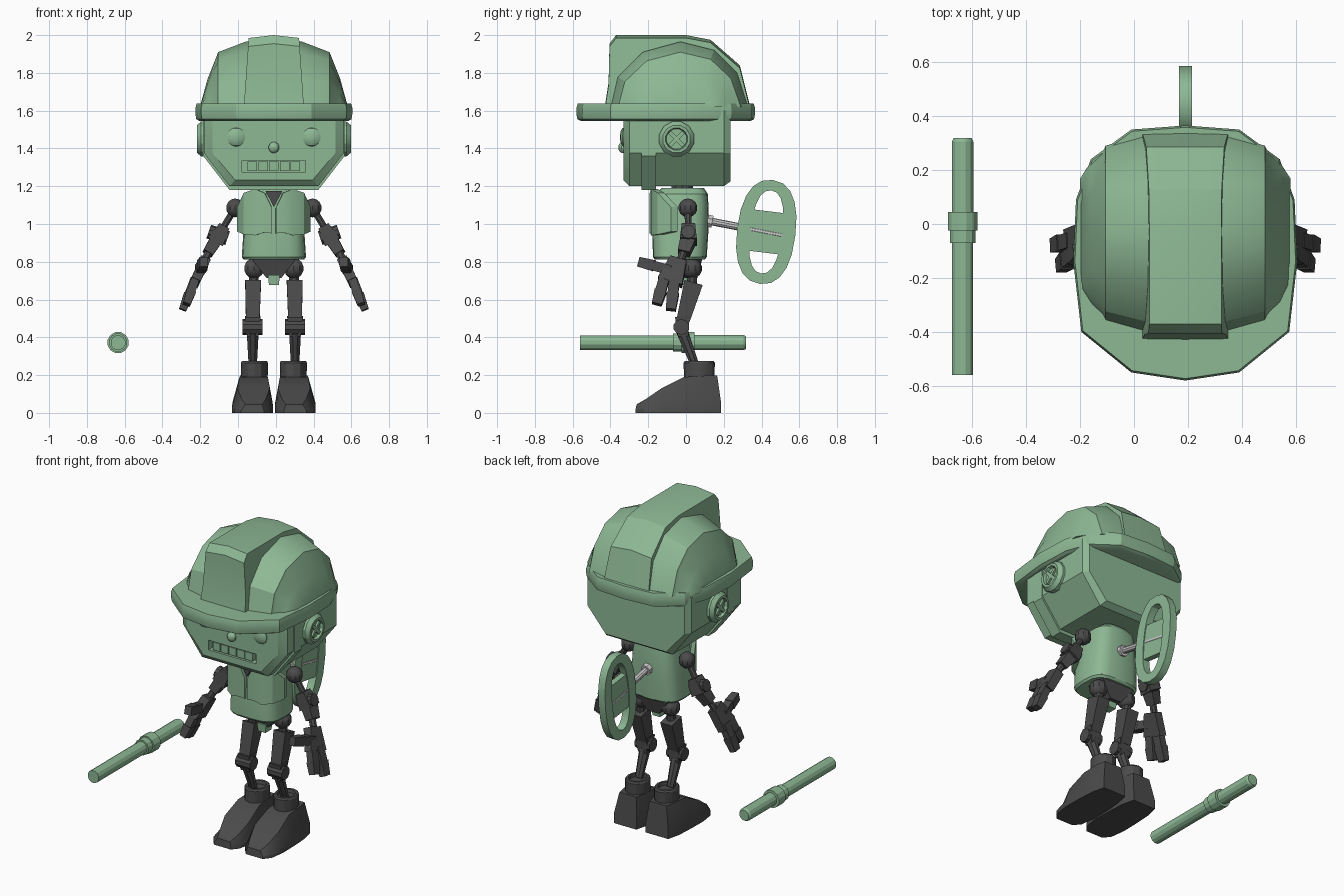
import bpy, bmesh, math
from mathutils import Vector as V

if "Cube" in bpy.data.objects:
    bpy.data.objects.remove(bpy.data.objects["Cube"])

CX = 0.19  # robot centre line

def material(name, c):
    m = bpy.data.materials.new(name)
    m.diffuse_color = (*c, 1)
    m.use_nodes = True
    m.node_tree.nodes["Principled BSDF"].inputs["Base Color"].default_value = m.diffuse_color
    return m

GREEN = material("green_paint", (0.27, 0.48, 0.30))
DARK = material("dark_metal", (0.07, 0.07, 0.07))
GREY = None

def finish(name, bm, mat, mirror=False):
    bmesh.ops.recalc_face_normals(bm, faces=bm.faces)
    me = bpy.data.meshes.new(name)
    bm.to_mesh(me)
    bm.free()
    ob = bpy.data.objects.new(name, me)
    ob.location.x = CX
    bpy.context.collection.objects.link(ob)
    if mat:
        me.materials.append(mat)
    if mirror:
        ob.modifiers.new("mirror", 'MIRROR').use_axis = (True, False, False)
    return ob

def loft(name, rings, mat, mirror=False, closed=False):
    bm = bmesh.new()
    vs = [[bm.verts.new(p) for p in r] for r in rings]
    n = len(rings[0])
    for a, b in zip(vs, vs[1:] + ([vs[0]] if closed else [])):
        for i in range(n):
            j = (i + 1) % n
            bm.faces.new((a[i], a[j], b[j], b[i]))
    if not closed:
        bm.faces.new(vs[0])
        bm.faces.new(vs[-1])
    return finish(name, bm, mat, mirror)

def beam(name, p, q, s0, s1, mat, n=4, mirror=False):
    """Tapered prism from p to q; s0, s1 = half sizes (along y-ish, along x-ish)."""
    p, q = V(p), V(q)
    d = (q - p).normalized()
    u = V((1, 0, 0)) if abs(d.y) > 0.8 else V((0, 1, 0))
    u = (u - d * u.dot(d)).normalized()
    v = d.cross(u)
    k = math.sqrt(2) if n == 4 else 1
    def ring(c, s):
        return [c + k * (u * s[0] * math.cos(t) + v * s[1] * math.sin(t))
                for t in [2 * math.pi * (i + 0.5) / n for i in range(n)]]
    return loft(name, [ring(p, s0), ring(q, s1)], mat, mirror)

def rod(name, p, q, r0, r1, mat, n=10, mirror=False):
    return beam(name, p, q, (r0, r0), (r1, r1), mat, n, mirror)

def ball(name, c, r, mat, flat=1, mirror=False):
    bm = bmesh.new()
    bmesh.ops.create_uvsphere(bm, u_segments=10, v_segments=7, radius=r)
    for v in bm.verts:
        v.co = V((v.co.x, v.co.y * flat, v.co.z)) + V(c)
    return finish(name, bm, mat, mirror)

# Helmet brim
half = [(0, .365), (.2, .35), (.35, .24), (.405, .09), (.415, -.14), (.385, -.40), (.2, -.55), (0, -.58)]
outline = half + [(-x, y) for x, y in half[-2:0:-1]]
loft("helmet_brim", [[(x * k, (y + .1) * k - .1, z) for x, y in outline]
     for k, z in [(.95, 1.545), (.99, 1.555), (1, 1.58), (1, 1.615), (.985, 1.638), (.93, 1.638)]], GREEN)

# Helmet dome: arches lofted sideways
arch = [(-.40, 1.62), (-.36, 1.78), (-.23, 1.91), (-.03, 1.965), (.15, 1.92), (.27, 1.80), (.33, 1.62)]
def dome_ring(x, ky, kz):
    return [(x, -.03 + (y + .03) * ky, 1.62 + (z - 1.62) * kz) for y, z in arch]
right = [(.15, 1, 1), (.295, .89, .84), (.303, .84, .78), (.35, .72, .44), (.39, .55, .02)]
loft("helmet_dome", [dome_ring(-x, a, b) for x, a, b in right[::-1]] +
     [dome_ring(*r) for r in right], GREEN)

# Helmet crest
crest = [(-.43, 1.62), (-.41, 1.75), (-.405, 1.955), (-.37, 2.0), (0, 2.0), (.13, 1.975), (.285, 1.84), (.34, 1.62)]
loft("helmet_crest", [[(s * (.16 - (z - 1.62) * .07), y, z - abs(s) * .015) for y, z in crest]
     for s in (-1, 0, 1)], GREEN)

# Head with a recessed mouth
def head_ring(y, w, low, top=1.6, mid=1.375, wb=.235):
    return [(w, y, top), (w, y, mid), (wb, y, low), (-wb, y, low), (-w, y, mid), (-w, y, top)]
head = loft("head", [head_ring(-.33, .325, 1.232, wb=.205), head_ring(-.3, .37, 1.2),
                     head_ring(.2, .37, 1.2), head_ring(.235, .345, 1.225, wb=.215)], GREEN)
loft("face_seam_band", [head_ring(-.235, .374, 1.18, mid=1.36), head_ring(-.16, .374, 1.18, mid=1.36)], GREEN)
cutter = beam("mouth_cutter", (0, -.4, 1.305), (0, -.29, 1.305), (.168, .031), (.168, .031), GREEN)
cutter.hide_render = True
cutter.hide_viewport = True
cut = head.modifiers.new("mouth", 'BOOLEAN')
cut.object = cutter
cut.operation = 'DIFFERENCE'
for i in range(5):
    x = (i - 2) * .057
    beam("tooth", (x, -.325, 1.305), (x, -.28, 1.305), (.025, .025), (.025, .025), GREEN)

# Eyes, nose and ears
ball("eye", (.2, -.33, 1.46), .05, GREEN, .4, True)
ball("nose", (0, -.335, 1.405), .03, GREEN, .8)
loft("ear", [[(x, -.05 + r * math.cos(t), 1.45 + r * math.sin(t)) for t in
     [2 * math.pi * (i + .5) / 12 for i in range(12)]]
     for x, r in [(.34, .095), (.385, .095), (.408, .075), (.408, .06), (.39, .055)]], GREEN, True)
for s in (-1, 1):
    beam("ear_cross", (.392, -.05 - s * .036, 1.45 - .036), (.392, -.05 + s * .036, 1.45 + .036),
         (.01, .01), (.01, .01), GREEN, mirror=True)

# Torso, neck and collar opening
def body_ring(z, hx, y0, y1):
    c, h = (y0 + y1) / 2, (y1 - y0) / 2
    ring = []
    for i in range(20):
        a, b = math.cos(math.pi * i / 10), math.sin(math.pi * i / 10)
        ring.append((hx * math.copysign(abs(a) ** .6, a), c + h * math.copysign(abs(b) ** .6, b), z))
    return ring
loft("torso", [body_ring(*r) for r in [(.812, .16, -.165, .10), (.825, .17, -.175, .11), (.95, .162, -.178, .118),
     (1.08, .15, -.17, .12), (1.16, .135, -.16, .115), (1.19, .10, -.13, .095)]], GREEN)
rod("neck", (0, -.02, 1.15), (0, -.02, 1.23), .06, .06, DARK)
loft("collar_opening", [[(-.045, y, 1.175), (.045, y, 1.175), (0, y, 1.09)] for y in (-.182, -.12)], DARK)

# Vest flaps
flap = [(.01, -.192, 1.085, .95), (.05, -.192, 1.165, .955), (.1, -.185, 1.185, .94),
        (.16, -.15, 1.165, .945), (.195, -.08, 1.09, .96)]
loft("vest_flap", [[(x, y, t), (x * .95, y + .035, t), (x * .95, y + .035, b), (x, y, b)]
                   for x, y, t, b in flap], GREEN, True)

# Arms
ball("shoulder", (.205, .01, 1.085), .05, DARK, mirror=True)
rod("upper_arm", (.205, .01, 1.085), (.275, .012, .97), .019, .019, DARK, 8, True)
beam("elbow_block", (.262, .013, .99), (.31, .012, .905), (.035, .03), (.045, .045), DARK, mirror=True)
rod("elbow_pin", (.245, .012, .925), (.345, .012, .96), .038, .038, DARK, 10, True)
beam("forearm", (.31, .01, .91), (.35, -.012, .845), (.04, .033), (.032, .028), DARK, mirror=True)
rod("wrist", (.34, -.01, .86), (.375, -.035, .79), .022, .022, DARK, 8, True)

# Hands
beam("palm", (.365, -.04, .81), (.42, -.085, .69), (.045, .028), (.068, .026), DARK, mirror=True)
for p, q in [((.415, -.115, .71), (.462, -.155, .575)), ((.42, -.06, .71), (.483, -.08, .545))]:
    p, q = V(p), V(q)
    m = p.lerp(q, .5)
    beam("finger_base", p, m, (.028, .022), (.028, .022), DARK, mirror=True)
    beam("finger_tip", m, q, (.032, .026), (.026, .02), DARK, mirror=True)
beam("thumb_base", (.395, -.08, .755), (.378, -.175, .78), (.024, .026), (.024, .026), DARK, mirror=True)
beam("thumb_tip", (.38, -.17, .779), (.37, -.25, .80), (.026, .03), (.022, .026), DARK, mirror=True)

# Hips
beam("pelvis", (0, .02, .83), (0, .02, .715), (.07, .13), (.04, .04), DARK)
beam("pelvis_plate", (0, .0, .73), (0, .0, .678), (.035, .032), (.03, .026), GREEN)
ball("hip", (.105, .03, .765), .055, DARK, mirror=True)

# Legs
rod("hip_rod", (.105, .035, .76), (.108, .03, .66), .028, .028, DARK, 8, True)
beam("thigh", (.11, .04, .69), (.112, -.015, .49), (.05, .042), (.035, .036), DARK, mirror=True)
rod("knee", (.06, -.025, .455), (.165, -.025, .455), .042, .042, DARK, 10, True)
beam("knee_block", (.112, -.02, .51), (.112, -.015, .405), (.038, .042), (.028, .03), DARK, mirror=True)
rod("shin", (.112, -.02, .43), (.112, .045, .26), .034, .024, DARK, 8, True)

# Boots
loft("boot_cuff", [[(.103 + r * math.cos(t), .07 + 1.15 * r * math.sin(t), z) for t in
     [2 * math.pi * i / 12 for i in range(12)]]
     for z, r in [(.18, .07), (.265, .072), (.275, .066), (.275, .052), (.255, .048)]], DARK, True)
boot = [(-.268, -.262, .06, .045, .045), (-.225, -.21, .095, .065, .075), (-.13, -.13, .108, .085, .13),
        (-.01, -.01, .106, .075, .19), (.10, .10, .10, .072, .197), (.185, .165, .08, .06, .197)]
loft("boot", [[(.113 - w, b, 0), (.113 - w, b, zt * .3), (.107 - wt, t, zt),
               (.107 + wt, t, zt), (.113 + w, b, zt * .3), (.113 + w, b, 0)]
              for b, t, w, wt, zt in boot], DARK, True)

# Wind-up key
tilt = math.radians(7)
def key_point(x, c, h):
    return (x, .425 + c * math.cos(tilt) + h * math.sin(tilt), .958 + h * math.cos(tilt) - c * math.sin(tilt))
def key_ring(i, n=20):
    a, b = math.cos(2 * math.pi * i / n), math.sin(2 * math.pi * i / n)
    a, b = math.copysign(abs(a) ** .85, a), math.copysign(abs(b) ** .85, b)
    return [key_point(x, a * w, b * h) for x, w, h in
            [(-.024, .155, .277), (.024, .155, .277), (.024, .085, .222), (-.024, .085, .222)]]
loft("key_handle", [key_ring(i) for i in range(20)], GREEN, closed=True)
beam("key_web", key_point(0, 0, .11), key_point(0, 0, -.11), (.092, .018), (.092, .018), GREEN)
rod("key_shaft", (0, .09, 1.022), (0, .51, .94), .02, .02, GREY)
rod("key_nut", (0, .10, 1.02), (0, .14, 1.012), .036, .034, GREY, 8)

# Loose baton beside the robot
bx = -.635 - CX
for name, y0, y1, r0, r1 in [("baton_front", -.56, -.05, .04, .04), ("baton_sleeve", -.07, .0, .049, .049),
                             ("baton_collar", -.025, .045, .057, .057), ("baton_back", .04, .305, .041, .041),
                             ("baton_tip", .305, .318, .041, .034)]:
    rod(name, (bx, y0, .372), (bx, y1, .372), r0, r1, GREEN, 12)

# Smooth shading with sharp edges kept
for ob in bpy.context.collection.objects:
    if not ob.hide_render:
        ob.select_set(True)
        bpy.context.view_layer.objects.active = ob
bpy.ops.object.shade_smooth_by_angle(angle=math.radians(28))
